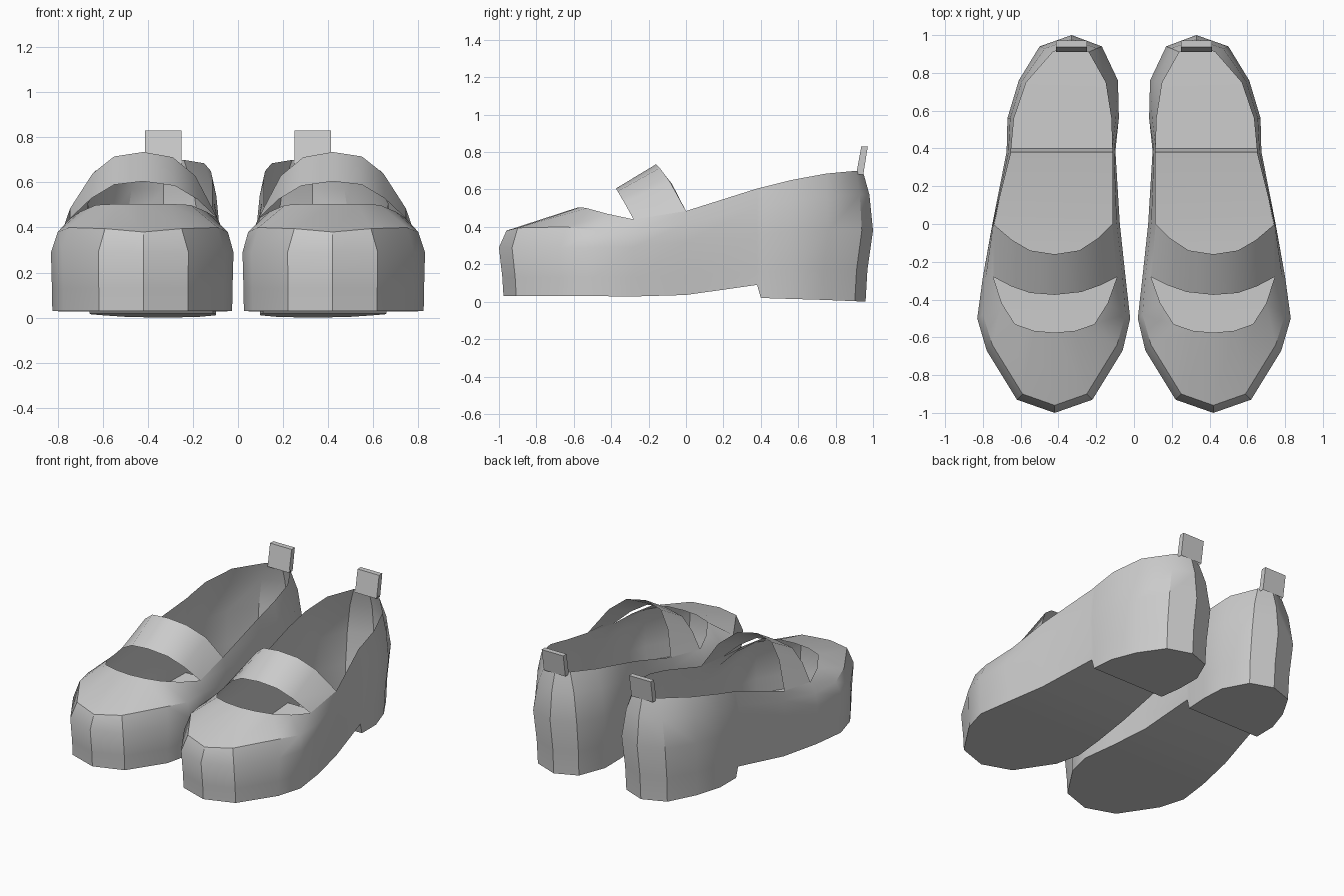
import bpy
from math import radians
from mathutils import Vector

if "Cube" in bpy.data.objects:
    bpy.data.objects.remove(bpy.data.objects["Cube"])

# Stations toe to heel: y, inner x, outer x, sole z | rim y, inner x, outer x, z
STATIONS = [
    (-1.00, .42, .42, .03, -.575, .42, .42, .505),
    (-0.93, .22, .62, .03, -.565, .31, .53, .505),
    (-0.67, .06, .78, .03, -.53, .21, .63, .50),
    (-0.50, .02, .83, .03, -.42, .14, .70, .47),
    (-0.28, .045, .80, .028, -.28, .09, .745, .44),
    (0.00, .075, .75, .036, 0.0, .115, .745, .485),
    (0.38, .098, .675, .09, .38, .115, .65, .605),
    (0.40, .097, .674, .02, .40, .115, .65, .61),
    (0.56, .08, .67, .015, .56, .12, .635, .65),
    (0.76, .085, .61, .01, .75, .15, .57, .685),
    (0.94, .17, .50, .003, .91, .24, .43, .70),
    (1.00, .33, .33, .0, .945, .33, .33, .70),
]
# Toe box shoulder: y, inner x, outer x, z
TOE = [(-.96, .42, .42, .38), (-.90, .25, .59, .395), (-.64, .09, .75, .40),
       (-.48, .045, .80, .38), (-.28, .06, .785, .37)]


def lerp(a, b, t):
    return a + (b - a) * t


def station_levels(i):
    """Five levels from sole to rim, each as (y, inner x, outer x, z)."""
    y, xi, xo, zb, ry, rxi, rxo, rz = STATIONS[i]
    back = max(0, min(1, (y + .3) / .9))
    mid = (xi + xo) / 2
    k = lerp(.985, .94, back)
    yb = y * lerp(.976, .96, back) if abs(y) > .7 else y
    wide = (y, xi, xo, lerp(.29, .38, back))
    base = (yb, mid + (xi - mid) * k, mid + (xo - mid) * k, zb)
    welt = (lerp(yb, y, .25), lerp(base[1], xi, .3), lerp(base[2], xo, .3),
            lerp(.13, .17, back))
    if i < len(TOE):
        shoulder = TOE[i]
    else:
        shoulder = (lerp(y, ry, .35), lerp(xi, rxi, .4), lerp(xo, rxo, .4),
                    lerp(wide[3], rz, .6))
    return [base, welt, wide, shoulder, (ry, rxi, rxo, rz)]


def make(name, verts, faces):
    """Build a mesh part, smooth it and mirror it for the other shoe."""
    me = bpy.data.meshes.new(name)
    me.from_pydata([Vector(v) for v in verts], [], faces)
    me.update()
    ob = bpy.data.objects.new(name, me)
    bpy.context.collection.objects.link(ob)
    bpy.ops.object.select_all(action='DESELECT')
    ob.select_set(True)
    bpy.context.view_layer.objects.active = ob
    bpy.ops.object.shade_smooth_by_angle(angle=radians(32))
    ob.modifiers.new("other_shoe", 'MIRROR').use_mirror_merge = False
    return ob


# Shoe shell: closed rings running up one side and back down the other
n = len(STATIONS)
levels = [station_levels(i) for i in range(n)]
size = 2 * n - 2
verts, faces = [], []
for lv in range(5):
    for i in range(n):
        y, xi, xo, z = levels[i][lv]
        verts.append((xo, y, z))
    for i in range(n - 2, 0, -1):
        y, xi, xo, z = levels[i][lv]
        verts.append((xi, y, z))
for lv in range(4):
    a, b = lv * size, (lv + 1) * size
    for i in range(size):
        j = (i + 1) % size
        faces.append((a + i, a + j, b + j, b + i))
# Sole with stepped heel, bridged across between the two sides
for i in range(n - 1):
    quad = [i, (size - i) % size, size - i - 1, i + 1]
    faces.append(tuple(dict.fromkeys(quad)))
make("shoe_shell", verts, faces)

# Instep strap: an arched ribbon
rear = [(.115, 0, .485), (.19, -.075, .63), (.29, -.14, .712), (.42, -.16, .735),
        (.55, -.14, .715), (.645, -.085, .64), (.745, 0, .485)]
front = [(.09, -.28, .44), (.18, -.325, .525), (.28, -.36, .585), (.42, -.375, .605),
         (.55, -.365, .59), (.65, -.33, .53), (.745, -.28, .44)]
m = len(rear)
make("instep_strap", front + rear,
     [(i, i + 1, m + i + 1, m + i) for i in range(m - 1)])

# Heel pull tab: a folded loop, open underneath
side = [(.91, .68), (.937, .83), (.972, .83), (.948, .68)]
make("pull_tab", [(x, y, z) for x in (.25, .413) for y, z in side],
     [(0, 1, 5, 4), (1, 2, 6, 5), (2, 3, 7, 6), (3, 2, 1, 0), (4, 5, 6, 7)])
